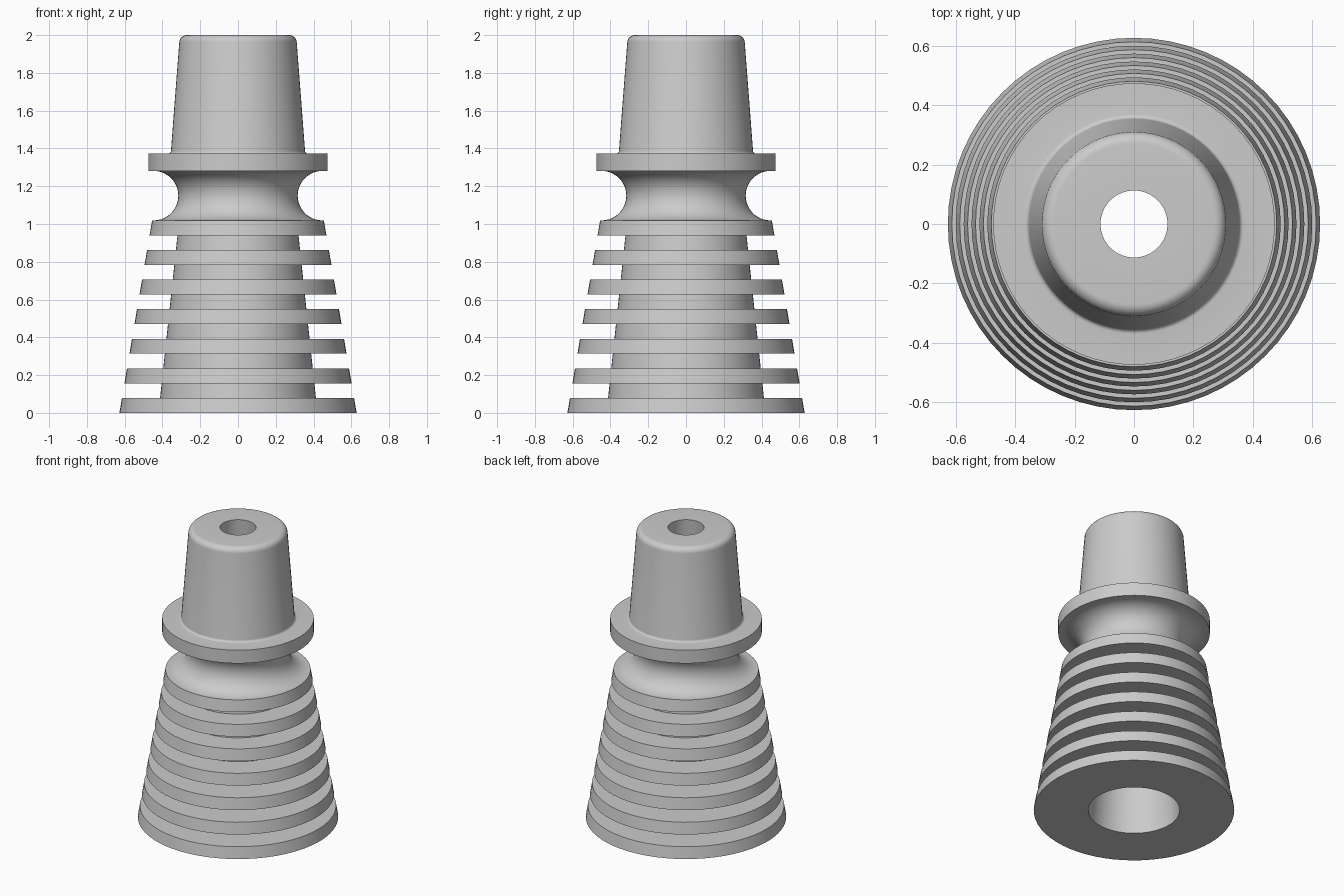
import bpy, bmesh
from math import sin, cos, pi, radians

if "Cube" in bpy.data.objects:
    bpy.data.objects.remove(bpy.data.objects["Cube"])

SEGMENTS = 64


def arc(cr, cz, rad, a0, a1, steps):
    """Points of a circular arc in the (radius, height) plane, angles in degrees."""
    pts = []
    for i in range(steps + 1):
        a = radians(a0 + (a1 - a0) * i / steps)
        pts.append((cr + rad * cos(a), cz + rad * sin(a)))
    return pts


def lathe(name, profile):
    """Revolve a closed (radius, height) profile around z."""
    bm = bmesh.new()
    rings = []
    for k in range(SEGMENTS):
        a = 2 * pi * k / SEGMENTS
        rings.append([bm.verts.new((r * cos(a), r * sin(a), z)) for r, z in profile])
    n = len(profile)
    for k in range(SEGMENTS):
        a, b = rings[k], rings[(k + 1) % SEGMENTS]
        for i in range(n):
            j = (i + 1) % n
            bm.faces.new((a[i], b[i], b[j], a[j]))
    bmesh.ops.recalc_face_normals(bm, faces=bm.faces)
    mesh = bpy.data.meshes.new(name)
    bm.to_mesh(mesh)
    bm.free()
    obj = bpy.data.objects.new(name, mesh)
    bpy.context.collection.objects.link(obj)
    bpy.context.view_layer.objects.active = obj
    obj.select_set(True)
    bpy.ops.object.shade_smooth_by_angle(angle=radians(30))
    return obj


def fin_radius(z):
    return 0.628 - 0.17 * z


def core_radius(z):
    return 0.421 - 0.107 * z


profile = []

# Seven grip fins on a tapering core
PITCH, THICK = 0.1567, 0.079
for i in range(7):
    z0 = i * PITCH
    z1 = z0 + THICK
    if i > 0:
        profile.append((core_radius(z0), z0))
    profile += [(fin_radius(z0), z0), (fin_radius(z1), z1)]
    if i < 6:
        profile.append((core_radius(z1), z1))

# Concave neck, from the top fin up to the collar
profile += arc(0.447, 1.15, 0.131, 270, 90, 24)

# Collar disc
profile += [(0.475, 1.281), (0.475, 1.372)]

# Tapered plug with a small root fillet and rounded rim
profile += arc(0.371, 1.388, 0.016, 270, 184, 5)
profile += arc(0.271, 1.96, 0.04, 4, 90, 8)

# Tapered through bore
profile += [(0.113, 2.0), (0.287, 0.0)]

lathe("ribbed_stopper", profile)
